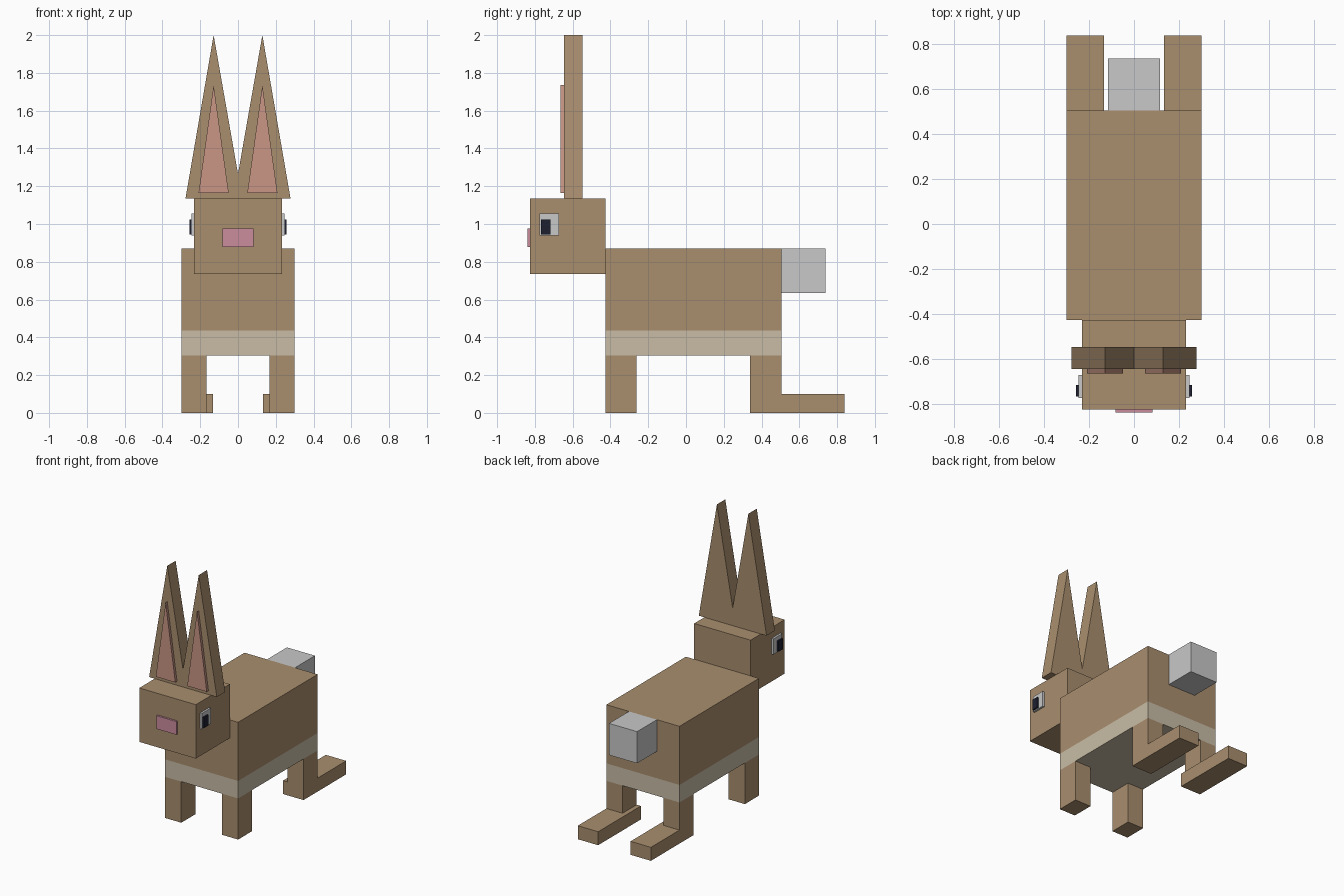
import bpy, bmesh

if "Cube" in bpy.data.objects:
    bpy.data.objects.remove(bpy.data.objects["Cube"])


def material(name, r, g, b):
    """Flat colour from 0-255 sRGB values."""
    def lin(c):
        c /= 255
        return c / 12.92 if c <= 0.04045 else ((c + 0.055) / 1.055) ** 2.4
    m = bpy.data.materials.new(name)
    m.diffuse_color = (lin(r), lin(g), lin(b), 1)
    m.use_nodes = True
    m.node_tree.nodes["Principled BSDF"].inputs["Base Color"].default_value = m.diffuse_color
    return m


FUR = material("brown_fur", 169, 142, 110)
CREAM = material("cream_belly", 200, 188, 165)
WHITE = material("pale_grey", 200, 200, 200)
EAR_PINK = material("ear_pink", 200, 150, 133)
NOSE_PINK = material("nose_pink", 203, 140, 158)
DARK = material("dark_pupil", 30, 32, 48)


def finish(bm, name, *mats):
    bmesh.ops.recalc_face_normals(bm, faces=bm.faces)
    mesh = bpy.data.meshes.new(name)
    bm.to_mesh(mesh)
    bm.free()
    for m in mats:
        mesh.materials.append(m)
    obj = bpy.data.objects.new(name, mesh)
    bpy.context.collection.objects.link(obj)
    return obj


def prism(name, outline, y0, y1, mat):
    """Extrude an outline in the XZ plane from y0 to y1."""
    bm = bmesh.new()
    face = bm.faces.new([bm.verts.new((x, y0, z)) for x, z in outline])
    ext = bmesh.ops.extrude_face_region(bm, geom=[face])["geom"]
    verts = [v for v in ext if isinstance(v, bmesh.types.BMVert)]
    bmesh.ops.translate(bm, vec=(0, y1 - y0, 0), verts=verts)
    return finish(bm, name, mat)


def box(name, x, y, z, mat):
    outline = [(x[0], z[0]), (x[1], z[0]), (x[1], z[1]), (x[0], z[1])]
    return prism(name, outline, y[0], y[1], mat)


# Body with a cream lower band and underside
body = box("body", (-0.30, 0.30), (-0.427, 0.505), (0.305, 0.87), FUR)
body.data.materials.append(CREAM)
bm = bmesh.new()
bm.from_mesh(body.data)
bmesh.ops.bisect_plane(bm, geom=bm.verts[:] + bm.edges[:] + bm.faces[:],
                       plane_co=(0, 0, 0.435), plane_no=(0, 0, 1))
for f in bm.faces:
    f.material_index = int(f.calc_center_median().z < 0.435)
bm.to_mesh(body.data)
bm.free()

# Head, nose and tail
box("head", (-0.232, 0.232), (-0.826, -0.427), (0.735, 1.135), FUR)
box("nose", (-0.083, 0.083), (-0.84, -0.826), (0.877, 0.975), NOSE_PINK)
box("tail", (-0.115, 0.115), (0.505, 0.738), (0.635, 0.87), WHITE)

# Pair of pointed ears joined at the base
prism("ears", [(-0.278, 1.135), (0.278, 1.135), (0.129, 2.0),
               (0, 1.265), (-0.129, 2.0)], -0.645, -0.547, FUR)

# Paired parts
for side, s in (("left", 1), ("right", -1)):
    def span(a, b):
        return tuple(sorted((s * a, s * b)))

    prism("inner_ear_" + side, [(s * 0.049, 1.163), (s * 0.209, 1.163),
                                (s * 0.129, 1.735)], -0.665, -0.645, EAR_PINK)
    box("eye_white_" + side, span(0.232, 0.247), (-0.775, -0.672),
        (0.938, 1.055), WHITE)
    box("pupil_" + side, span(0.247, 0.258), (-0.768, -0.717),
        (0.945, 1.025), DARK)
    box("front_leg_" + side, span(0.167, 0.30), (-0.427, -0.262),
        (0, 0.305), FUR)
    box("back_leg_" + side, span(0.167, 0.30), (0.34, 0.505),
        (0.10, 0.305), FUR)
    box("back_foot_" + side, span(0.133, 0.30), (0.34, 0.84),
        (0, 0.10), FUR)
